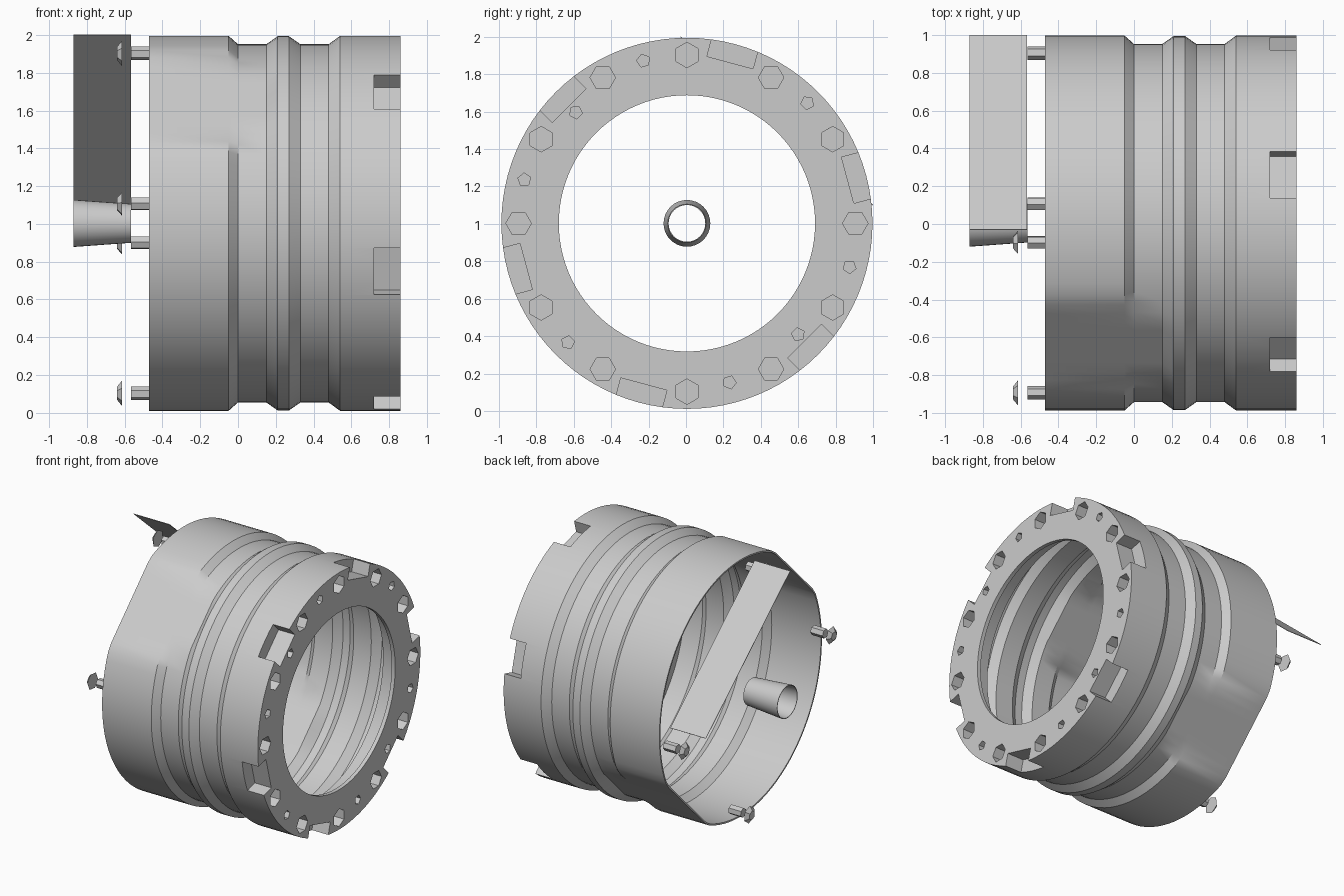
import bpy, bmesh, math
from mathutils import Matrix

CY, CZ = 0.005, 1.003
SEG = 96

if "Cube" in bpy.data.objects:
    bpy.data.objects.remove(bpy.data.objects["Cube"])

grey = bpy.data.materials.new("plain_grey")
grey.use_nodes = True
grey.diffuse_color = (0.6, 0.6, 0.6, 1)
grey.node_tree.nodes["Principled BSDF"].inputs["Base Color"].default_value = (0.6, 0.6, 0.6, 1)


def make(name, bm):
    bmesh.ops.recalc_face_normals(bm, faces=bm.faces)
    mesh = bpy.data.meshes.new(name)
    bm.to_mesh(mesh)
    bm.free()
    mesh.materials.append(grey)
    obj = bpy.data.objects.new(name, mesh)
    bpy.context.collection.objects.link(obj)
    return obj


def smooth(obj):
    bpy.ops.object.select_all(action='DESELECT')
    obj.select_set(True)
    bpy.context.view_layer.objects.active = obj
    bpy.ops.object.shade_smooth_by_angle(angle=math.radians(30))


def place(x, r, deg):
    """Frame at radius r and angle deg about the long axis, local y pointing outwards."""
    return (Matrix.Translation((x, CY, CZ)) @ Matrix.Rotation(math.radians(deg), 4, 'X')
            @ Matrix.Translation((0, r, 0)))


def prism(bm, x0, x1, r, deg, r0, r1, sides):
    """Prism or cone frustum along the long axis."""
    bmesh.ops.create_cone(bm, cap_ends=True, segments=sides, radius1=r0, radius2=r1, depth=x1 - x0,
                          matrix=place((x0 + x1) / 2, r, deg) @ Matrix.Rotation(math.pi / 2, 4, 'Y'))


def revolve(name, profile, seg, radius=lambda x, r, a: r):
    """Spin a closed (x, radius) profile around the long axis."""
    bm = bmesh.new()
    rings = []
    for i in range(seg):
        a = 2 * math.pi * i / seg
        ring = []
        for x, r in profile:
            rr = radius(x, r, a)
            ring.append(bm.verts.new((x, CY + rr * math.cos(a), CZ + rr * math.sin(a))))
        rings.append(ring)
    n = len(profile)
    for i in range(seg):
        p, q = rings[i], rings[(i + 1) % seg]
        for j in range(n):
            k = (j + 1) % n
            bm.faces.new((p[j], p[k], q[k], q[j]))
    return make(name, bm)


# Housing: ribbed thin shell with a thick end ring
WALL = 0.012
outer = [(-0.47, 0.992), (-0.05, 0.992), (0, 0.948), (0.15, 0.948), (0.21, 0.99), (0.27, 0.99),
         (0.33, 0.948), (0.48, 0.948), (0.54, 0.992)]
inner = [(x, r - WALL) for x, r in reversed(outer)]
end_ring = [(0.86, 0.992), (0.86, 0.685), (0.83, 0.685), (0.83, 0.76), (0.69, 0.78), (0.69, 0.98)]


def flatten(x, r, a):
    # Two opposite diagonal flats on the open half
    if x > 0.16:
        return r
    c = abs(math.cos(a - math.radians(135)))
    inside = any(abs(x - px) < 1e-6 and abs(r - pr) < 1e-6 for px, pr in inner)
    return min(r, (0.928 - (WALL if inside else 0)) / max(c, 0.01))


housing = revolve("housing", outer + end_ring + inner, SEG, flatten)

# Cutters for the end ring: bolt pockets, small pockets and rim notches
bm = bmesh.new()
for i in range(12):
    prism(bm, 0.76, 0.9, 0.9, 30 * i, 0.068, 0.068, 6)
for deg, r in ((45, 0.91), (105, 0.9), (165, 0.9), (-15, 0.9), (-75, 0.88),
               (-135, 0.9), (135, 0.84), (-45, 0.84)):
    prism(bm, 0.79, 0.9, r, deg, 0.036, 0.036, 5)
for i in range(6):
    m = place(0.82, 0.99, 15 + 60 * i)
    bmesh.ops.create_cube(bm, size=1, matrix=m @ Matrix.Diagonal((0.2, 0.2, 0.255, 1)))
cutter = make("pocket_cutter", bm)
cutter.hide_render = True

mod = housing.modifiers.new("pockets", 'BOOLEAN')
mod.operation = 'DIFFERENCE'
mod.solver = 'EXACT'
mod.object = cutter
bpy.context.view_layer.objects.active = housing
bpy.ops.object.modifier_apply(modifier=mod.name)
bpy.data.objects.remove(cutter)
smooth(housing)

# Small tapered tube in the middle of the open end
tube = revolve("centre_tube", [(-0.87, 0.125), (-0.565, 0.103), (-0.565, 0.098), (-0.87, 0.12)], 32)
smooth(tube)

# Bolts beside the flats
for i, deg in enumerate((96.5, 173.5, -83.5, -6.5)):
    bm = bmesh.new()
    prism(bm, -0.565, -0.46, 0.905, deg, 0.036, 0.036, 6)
    prism(bm, -0.64, -0.615, 0.905, deg, 0.035, 0.066, 6)
    make(f"bolt_{i + 1}", bm)

# Thin diagonal strip across the open end
y0, z0, y1, z1 = -0.03, 2.0, 1.0, 1.1
bm = bmesh.new()
strip = (Matrix.Translation((-0.718, (y0 + y1) / 2, (z0 + z1) / 2))
         @ Matrix.Rotation(math.atan2(z1 - z0, y1 - y0), 4, 'X')
         @ Matrix.Diagonal((0.304, math.hypot(y1 - y0, z1 - z0), 0.004, 1)))
bmesh.ops.create_cube(bm, size=1, matrix=strip)
make("diagonal_strip", bm)
